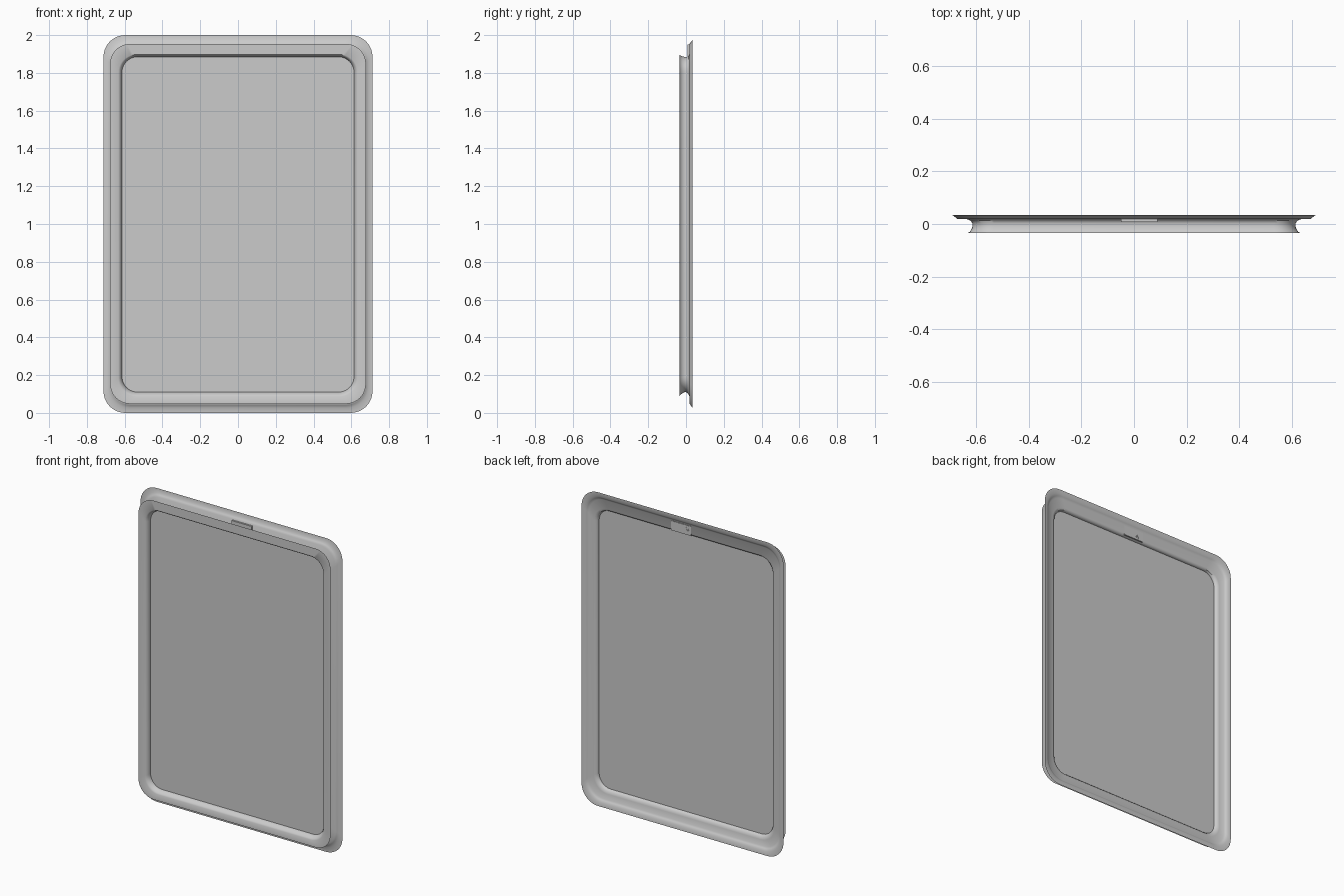
import bpy, bmesh, math

if "Cube" in bpy.data.objects:
    bpy.data.objects.remove(bpy.data.objects["Cube"])

SEG = 10


def rounded_loop(bm, hx, z0, z1, r, y):
    """Rounded rectangle of vertices in the XZ plane at depth y."""
    corners = [(hx - r, z1 - r, 0), (-hx + r, z1 - r, 90),
               (-hx + r, z0 + r, 180), (hx - r, z0 + r, 270)]
    verts = []
    for cx, cz, start in corners:
        for i in range(SEG + 1):
            a = math.radians(start + 90 * i / SEG)
            verts.append(bm.verts.new((cx + r * math.cos(a), y, cz + r * math.sin(a))))
    return verts


def finish(bm, name, angle=30):
    bmesh.ops.recalc_face_normals(bm, faces=bm.faces)
    me = bpy.data.meshes.new(name)
    bm.to_mesh(me)
    bm.free()
    ob = bpy.data.objects.new(name, me)
    bpy.context.collection.objects.link(ob)
    bpy.ops.object.select_all(action='DESELECT')
    bpy.context.view_layer.objects.active = ob
    ob.select_set(True)
    bpy.ops.object.shade_smooth_by_angle(angle=math.radians(angle))
    return ob


# Frame shell: front flange, grooved waist, flared back flange
# (half width, bottom, top, corner radius, depth)
profile = [
    (0.677, 0.048, 1.953, 0.105, -0.035),
    (0.634, 0.087, 1.897, 0.095, -0.035),
    (0.625, 0.095, 1.892, 0.090, -0.030),
    (0.618, 0.103, 1.888, 0.085, -0.020),
    (0.614, 0.110, 1.885, 0.082, -0.008),
    (0.615, 0.109, 1.885, 0.082, 0.003),
    (0.622, 0.100, 1.889, 0.088, 0.013),
    (0.638, 0.084, 1.900, 0.098, 0.019),
    (0.672, 0.048, 1.953, 0.110, 0.019),
    (0.680, 0.039, 1.964, 0.111, 0.026),
    (0.691, 0.027, 1.975, 0.112, 0.034),
    (0.712, 0.000, 2.000, 0.115, 0.035),
]
bm = bmesh.new()
loops = [rounded_loop(bm, *p) for p in profile]
for a, b in zip(loops, loops[1:]):
    n = len(a)
    for i in range(n):
        j = (i + 1) % n
        bm.faces.new((a[i], a[j], b[j], b[i]))
finish(bm, "frame_shell", 40)

# Flat pane held in the waist of the frame
bm = bmesh.new()
bm.faces.new(rounded_loop(bm, 0.615, 0.109, 1.886, 0.082, -0.003))
finish(bm, "pane")

# Latch plate on the top of the back flange
bm = bmesh.new()
bmesh.ops.create_cube(bm, size=1)
for v in bm.verts:
    v.co = (0.02 + v.co.x * 0.14, 0.015 + v.co.y * 0.014, 1.919 + v.co.z * 0.06)
finish(bm, "latch_plate")

# Screw: washer and head
for name, r, y in (("screw_washer", 0.02, 0.022), ("screw_head", 0.011, 0.024)):
    bpy.ops.mesh.primitive_cylinder_add(vertices=20, radius=r, depth=0.004,
                                        location=(-0.015, y, 1.917),
                                        rotation=(math.pi / 2, 0, 0))
    bpy.context.object.name = name
    bpy.ops.object.shade_smooth_by_angle(angle=math.radians(30))
